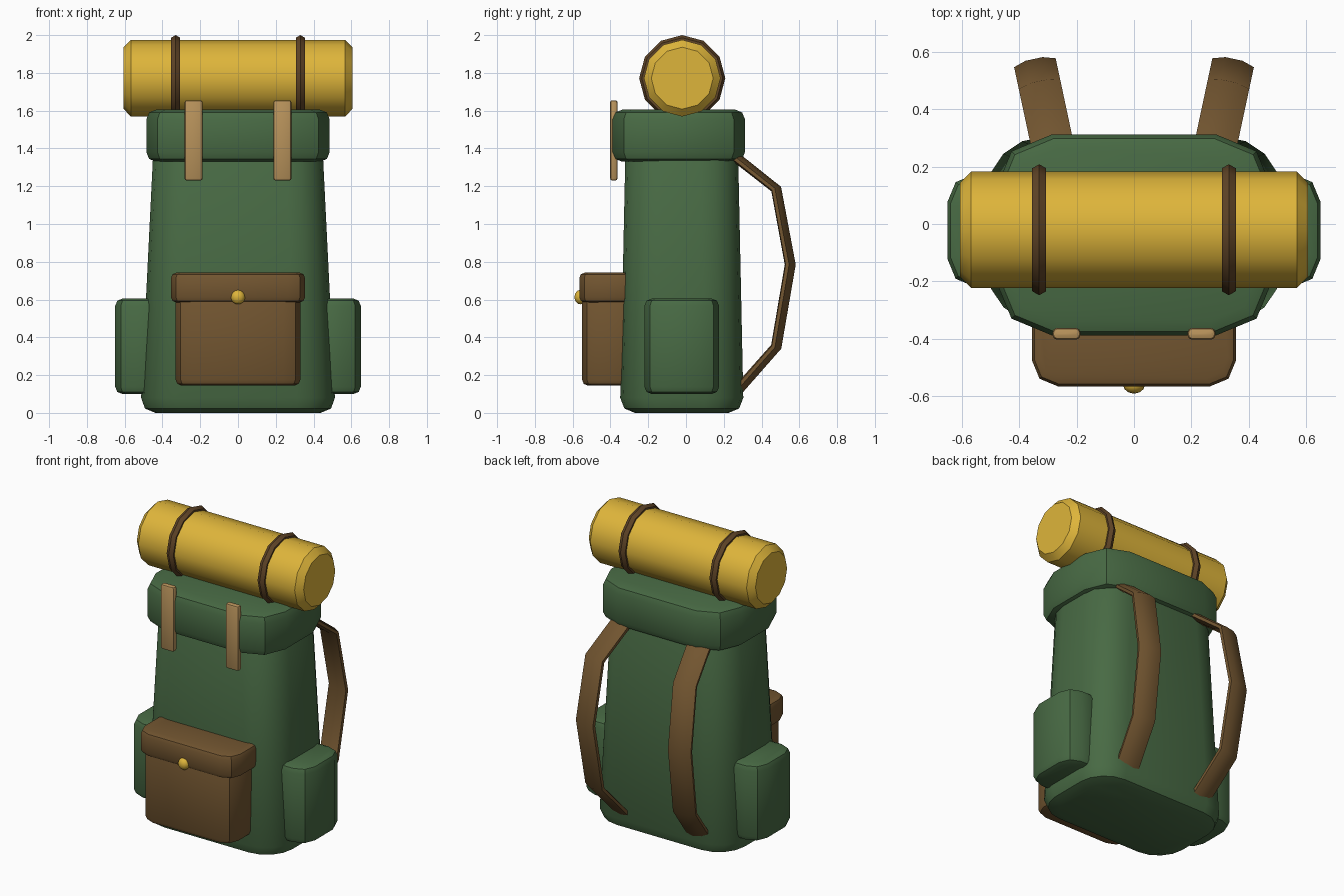
import bpy, bmesh, math
from mathutils import Vector, Matrix

cube = bpy.data.objects.get("Cube")
if cube:
    bpy.data.objects.remove(cube, do_unlink=True)


def material(name, rgb):
    m = bpy.data.materials.new(name)
    m.use_nodes = True
    m.diffuse_color = (*rgb, 1)
    for n in m.node_tree.nodes:
        if n.type == 'BSDF_PRINCIPLED':
            n.inputs["Base Color"].default_value = (*rgb, 1)
    return m


GREEN = material("canvas green", (0.065, 0.145, 0.058))
BROWN = material("leather brown", (0.17, 0.092, 0.03))
DARK = material("dark leather", (0.115, 0.058, 0.02))
TAN = material("tan webbing", (0.48, 0.29, 0.105))
GOLD = material("mustard yellow", (0.73, 0.46, 0.043))


def finish(name, bm, mat, angle=40):
    bmesh.ops.recalc_face_normals(bm, faces=bm.faces)
    me = bpy.data.meshes.new(name)
    bm.to_mesh(me)
    bm.free()
    me.materials.append(mat)
    ob = bpy.data.objects.new(name, me)
    bpy.context.collection.objects.link(ob)
    bpy.ops.object.select_all(action='DESELECT')
    bpy.context.view_layer.objects.active = ob
    ob.select_set(True)
    bpy.ops.object.shade_smooth_by_angle(angle=math.radians(angle))
    return ob


def loft(name, rings, mat, closed=False, angle=40):
    """Skin a list of equal-length rings; cap both ends unless closed."""
    bm = bmesh.new()
    loops = [[bm.verts.new(p) for p in ring] for ring in rings]
    n = len(loops[0])
    pairs = list(zip(loops, loops[1:]))
    if closed:
        pairs.append((loops[-1], loops[0]))
    else:
        bm.faces.new(loops[0])
        bm.faces.new(loops[-1])
    for a, b in pairs:
        for i in range(n):
            j = (i + 1) % n
            bm.faces.new((a[i], a[j], b[j], b[i]))
    return finish(name, bm, mat, angle)


def outline(cx, cy, z, hx, hy, r, seg):
    """Rectangle with rounded corners."""
    pts = []
    for k, (sx, sy) in enumerate(((1, 1), (-1, 1), (-1, -1), (1, -1))):
        for s in range(seg + 1):
            a = math.pi / 2 * (k + s / seg)
            pts.append((cx + sx * (hx - r) + r * math.cos(a),
                        cy + sy * (hy - r) + r * math.sin(a), z))
    return pts


def soft_box(name, mat, x, y, z, r, edge, seg=2, taper=(0, 0)):
    """Box with rounded upright corners and softened top and bottom rims."""
    cx, cy = sum(x) / 2, sum(y) / 2
    hx, hy = (x[1] - x[0]) / 2, (y[1] - y[0]) / 2
    steps = ((edge, 0), (edge * 0.29, edge * 0.29), (0, edge))
    levels = [(z[0] + dz, i) for i, dz in steps]
    levels += [(z[1] - dz, i) for i, dz in reversed(steps)]
    rings = []
    for zz, i in levels:
        t = (zz - z[0]) / (z[1] - z[0])
        rings.append(outline(cx, cy, zz, hx - i - taper[0] * t,
                             hy - i - taper[1] * t, max(r - i * 0.6, 0.01), seg))
    return loft(name, rings, mat)


# Main sack and lid
soft_box("body", GREEN, (-0.517, 0.517), (-0.35, 0.305), (0, 1.42),
         0.2, 0.08, 4, (0.07, 0.03))
soft_box("lid", GREEN, (-0.485, 0.485), (-0.388, 0.312), (1.33, 1.605), 0.2, 0.05)

# Front pocket with flap and button
soft_box("front_pocket", BROWN, (-0.33, 0.33), (-0.55, -0.2), (0.145, 0.66), 0.09, 0.03)
soft_box("front_pocket_flap", BROWN, (-0.355, 0.355), (-0.565, -0.2),
         (0.585, 0.742), 0.09, 0.028)
bm = bmesh.new()
bmesh.ops.create_uvsphere(bm, u_segments=12, v_segments=8, radius=0.038,
                          matrix=Matrix.Translation((0, -0.56, 0.613))
                          @ Matrix.Diagonal((1, 0.8, 1, 1)))
finish("pocket_button", bm, GOLD)


def shoulder_strap(name, s):
    """Flat oval section swept along a bent path, splayed outwards."""
    path = [Vector(p) for p in ((0.255, 1.36), (0.482, 1.185), (0.558, 0.785),
                                (0.482, 0.35), (0.265, 0.11))]
    rings = []
    for i, p in enumerate(path):
        d0 = (p - path[max(i - 1, 0)]).normalized()
        d1 = (path[min(i + 1, len(path) - 1)] - p).normalized()
        d = (d0 + d1).normalized()
        ring = []
        for k in range(8):
            a = math.tau * (k + 0.5) / 8
            across = 0.08 * math.cos(a)
            q = p + Vector((-d.y, d.x)) * 0.025 * math.sin(a)
            # rotate the strap plane about the vertical
            w = 0.21
            out = q.x - 0.28
            ring.append((s * (0.285 + math.cos(w) * across + math.sin(w) * out),
                         0.28 + math.cos(w) * out - math.sin(w) * across, q.y))
        rings.append(ring)
    loft(name, rings, BROWN, angle=46)


def roll_ring(name, x):
    """Faceted band around the bedroll."""
    rings = []
    for i in range(12):
        a = math.tau * i / 12
        ring = []
        for k in range(6):
            b = math.tau * k / 6
            rad = 0.2 + 0.028 * math.cos(b)
            ring.append((x + 0.028 * math.sin(b), -0.02 + rad * math.sin(a),
                         1.772 + rad * math.cos(a)))
        rings.append(ring)
    loft(name, rings, DARK, closed=True)


# Paired parts
for side, s in (("left", 1), ("right", -1)):
    soft_box(side + "_side_pocket", GREEN, sorted((s * 0.35, s * 0.65)),
             (-0.22, 0.175), (0.1, 0.605), 0.1, 0.038)
    soft_box(side + "_lid_strap", TAN, sorted((s * 0.187, s * 0.283)),
             (-0.402, -0.362), (1.23, 1.655), 0.014, 0.012)
    shoulder_strap(side + "_shoulder_strap", s)
    roll_ring(side + "_bedroll_band", s * 0.33)

# Bedroll
rings = []
for x, r in ((-0.605, 0.164), (-0.567, 0.203), (0.567, 0.203), (0.605, 0.164)):
    rings.append([(x, -0.02 + r * math.sin(math.tau * i / 12),
                   1.772 + r * math.cos(math.tau * i / 12)) for i in range(12)])
loft("bedroll", rings, GOLD)
